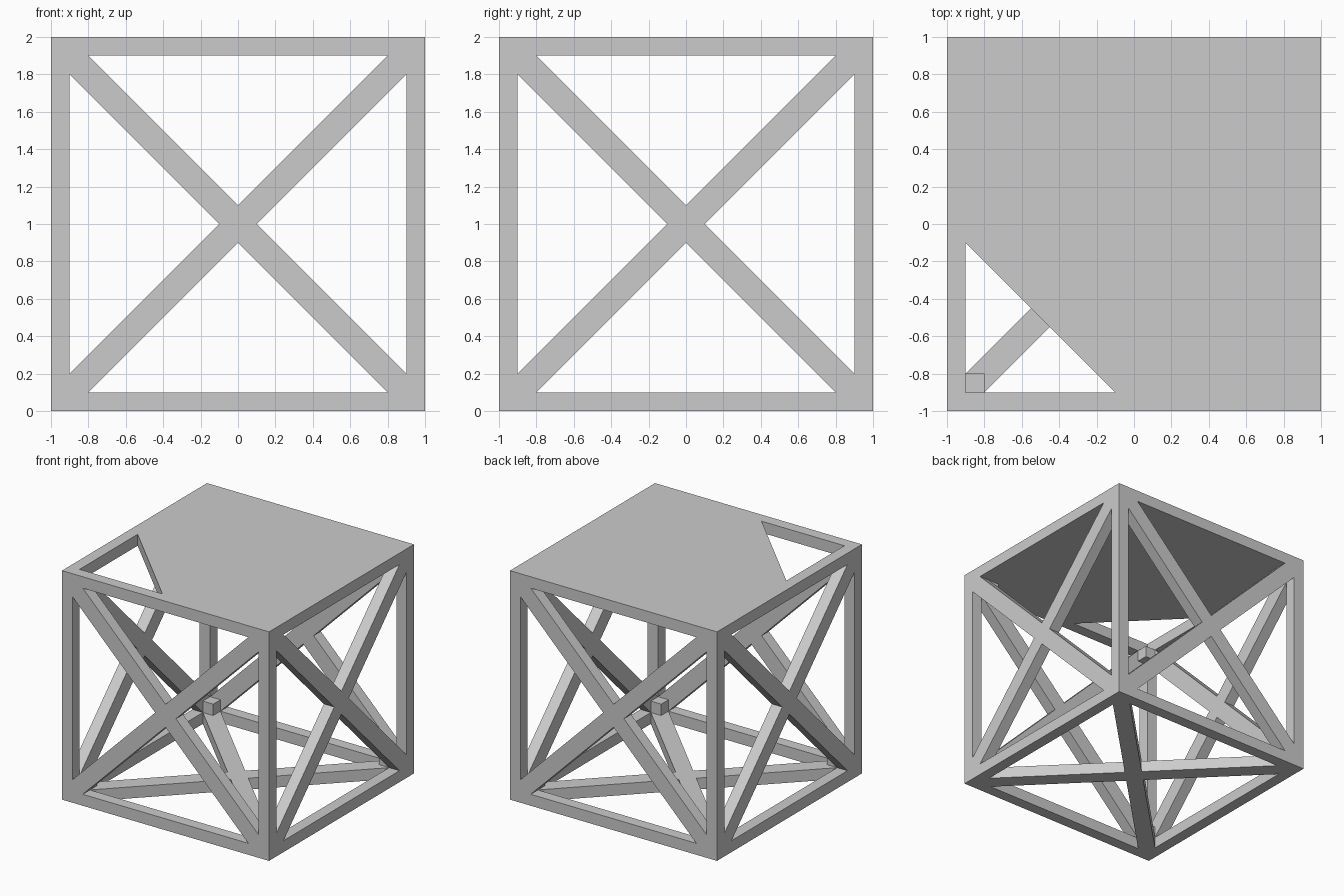
import bpy, bmesh
from math import pi
from mathutils import Matrix, Vector

if "Cube" in bpy.data.objects:
    bpy.data.objects.remove(bpy.data.objects["Cube"])

T = 0.1  # beam thickness


def finish(name, bm, matrix=None):
    bmesh.ops.recalc_face_normals(bm, faces=bm.faces)
    me = bpy.data.meshes.new(name)
    bm.to_mesh(me)
    bm.free()
    if matrix:
        me.transform(matrix)
    ob = bpy.data.objects.new(name, me)
    bpy.context.collection.objects.link(ob)
    return ob


def box(name, lo, hi):
    lo, hi = Vector(lo), Vector(hi)
    bm = bmesh.new()
    bmesh.ops.create_cube(bm, size=1)
    bmesh.ops.scale(bm, vec=hi - lo, verts=bm.verts)
    bmesh.ops.translate(bm, vec=(lo + hi) / 2, verts=bm.verts)
    return finish(name, bm)


def plate(name, outline, z, matrix=None):
    bm = bmesh.new()
    face = bm.faces.new([bm.verts.new((x, y, z)) for x, y in outline])
    ext = bmesh.ops.extrude_face_region(bm, geom=[face])
    new = [v for v in ext["geom"] if isinstance(v, bmesh.types.BMVert)]
    bmesh.ops.translate(bm, vec=(0, 0, T), verts=new)
    return finish(name, bm, matrix)


# Corner posts, with small inner corner blocks at both ends
for sx in (-1, 1):
    for sy in (-1, 1):
        def span(s, a, b):
            return min(s * a, s * b), max(s * a, s * b)
        (x0, x1), (y0, y1) = span(sx, .9, 1), span(sy, .9, 1)
        box("corner_post", (x0, y0, 0), (x1, y1, 2))
        (x0, x1), (y0, y1) = span(sx, .8, .9), span(sy, .8, .9)
        for z in (.1, 1.8):
            box("corner_block", (x0, y0, z), (x1, y1, z + T))

# Top and bottom rails
for z in (0, 1.9):
    for a in (-1, .9):
        box("side_rail", (a, -.9, z), (a + T, .9, z + T))
        box("cross_rail", (-.9, a, z), (.9, a + T, z + T))

# X braces: bottom and four sides
quarter = [(.9, .8), (.9, .9), (.8, .9), (0, .1)]
cross = []
for k in range(4):
    for x, y in quarter:
        for _ in range(k):
            x, y = -y, x
        cross.append((x, y))
plate("bottom_brace", cross, 0)
for k in range(4):
    m = (Matrix.Translation((0, 0, 1)) @ Matrix.Rotation(k * pi / 2, 4, 'Z')
         @ Matrix.Rotation(pi / 2, 4, 'X'))
    plate("side_brace", cross, .9, m)

# Top panel with one corner left open
plate("top_panel", [(-.9, -.1), (-.1, -.9), (.9, -.9), (.9, .9), (-.9, .9)], 1.9)
